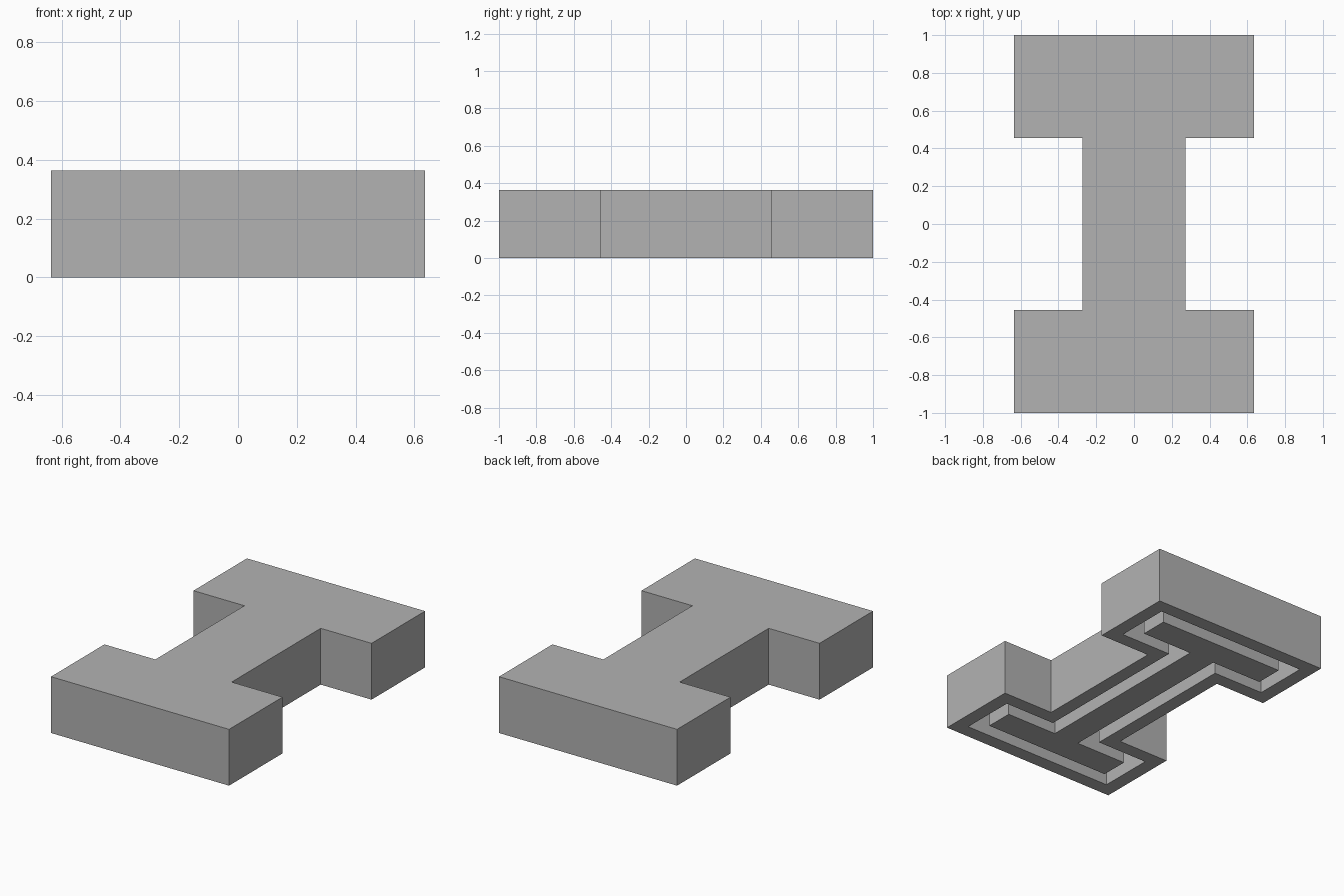
import bpy
import bmesh

cube = bpy.data.objects.get("Cube")
if cube:
    bpy.data.objects.remove(cube, do_unlink=True)

U = 1 / 11  # wall thickness, the module of the whole block

grey = bpy.data.materials.new("plain_grey")
grey.use_nodes = True
colour = (0.448, 0.448, 0.448, 1)
grey.diffuse_color = colour
grey.node_tree.nodes["Principled BSDF"].inputs["Base Color"].default_value = colour


def outline(inset):
    """Counter-clockwise I-shaped outline, moved inwards by inset (in modules)."""
    quarter = [(3 - inset, 5 + inset), (7 - inset, 5 + inset), (7 - inset, 11 - inset)]
    upper = quarter + [(-x, y) for x, y in reversed(quarter)]
    return upper + [(-x, -y) for x, y in upper]


# Section through the wall: outer side, rim, groove and flush inner core
section = [(0, 4), (0, 0), (1, 0), (1, 3), (2, 3), (2, 0)]

bm = bmesh.new()
rings = [[bm.verts.new((x * U, y * U, z * U)) for x, y in outline(inset)]
         for inset, z in section]
for a, b in zip(rings, rings[1:]):
    for i in range(len(a)):
        j = (i + 1) % len(a)
        bm.faces.new((a[i], b[i], b[j], a[j]))

# Top plate and underside of the core
bm.faces.new(rings[0])
bm.faces.new(list(reversed(rings[-1])))
bmesh.ops.recalc_face_normals(bm, faces=bm.faces)

mesh = bpy.data.meshes.new("grooved_i_block")
bm.to_mesh(mesh)
bm.free()
mesh.materials.append(grey)
block = bpy.data.objects.new("grooved_i_block", mesh)
bpy.context.collection.objects.link(block)
